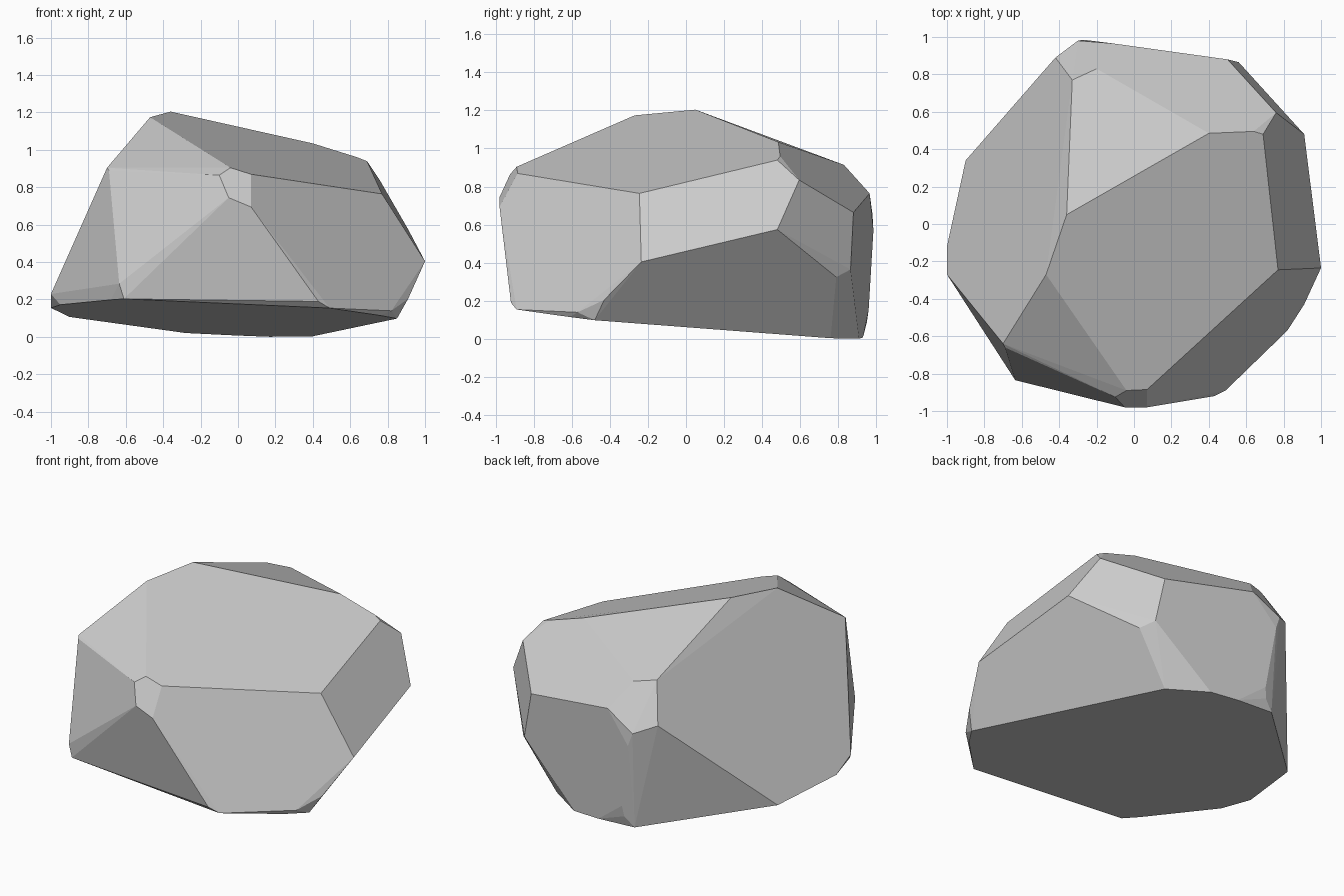
import bpy
import bmesh
from math import radians

default_cube = bpy.data.objects.get("Cube")
if default_cube:
    bpy.data.objects.remove(default_cube, do_unlink=True)


def stone_material(name, grey):
    """Plain matte stone colour."""
    material = bpy.data.materials.new(name)
    material.use_nodes = True
    colour = (grey, grey, grey, 1.0)
    material.diffuse_color = colour
    shader = material.node_tree.nodes["Principled BSDF"]
    shader.inputs["Base Color"].default_value = colour
    shader.inputs["Roughness"].default_value = 0.9
    return material


def base_height(x, y):
    """Height of the tilted, flat underside, in hundredths."""
    return 10 - 0.049 * x - 0.094 * y


# Corners in hundredths of a unit.
# Crown: the ridge and the rims of the upper slopes
crown = [
    (-47, -27, 118), (-36, 5, 121), (40, 48.5, 104), (64, 49.5, 96.5),
    (69, 48, 94.5), (76, 59.5, 84), (77, -24.5, 77), (7, -88.5, 87.5),
    (-4, -89, 91), (-70, -64, 91), (-20, 83, 92), (-33, 77, 94),
]

# Waist: the widest corners around the sides
waist = [
    (-10, -92.5, 87), (-5, -98, 75), (7, -98, 70), (-69, -66, 89.5),
    (-63.5, -83.5, 29), (-100, -27, 23.5), (100, -23.5, 41), (91, 48, 58),
    (91, -43, 21), (82, -57, 14.5), (43, -92, 19.5), (50, 88, 67),
    (56, 86.5, 37), (62, 79, 33), (-11, 96.5, 77), (-30, 98, 66),
    (-27, 98.5, 57.5), (-42, 89, 71), (-21, 96, 16), (-22, 95, 9),
]

# Base: the outline of the flat underside
base_outline = [
    (-61, -84), (-68, -75), (-95, -33), (-100, -12), (-90, 34),
    (-28, 93), (-2, 93), (17, 91), (40, 76), (85, -48), (76, -61), (49, -89),
]
base = [(x, y, base_height(x, y)) for x, y in base_outline]

# Wrap the corners in a convex shell and merge the nearly flat facets
bm = bmesh.new()
for corner in crown + waist + base:
    bm.verts.new([value / 100 for value in corner])
shell = bmesh.ops.convex_hull(bm, input=bm.verts)
loose = {item for item in shell["geom_interior"] + shell["geom_unused"]
         if isinstance(item, bmesh.types.BMVert)}
bmesh.ops.delete(bm, geom=list(loose), context="VERTS")
bmesh.ops.dissolve_limit(bm, angle_limit=radians(3),
                         verts=bm.verts, edges=bm.edges)
bmesh.ops.recalc_face_normals(bm, faces=bm.faces)

# Rest the lowest corner on the ground
lowest = min(vert.co.z for vert in bm.verts)
bmesh.ops.translate(bm, verts=bm.verts, vec=(0, 0, -lowest))

mesh = bpy.data.meshes.new("boulder")
bm.to_mesh(mesh)
bm.free()
mesh.materials.append(stone_material("stone grey", 0.6))
boulder = bpy.data.objects.new("boulder", mesh)
bpy.context.collection.objects.link(boulder)
